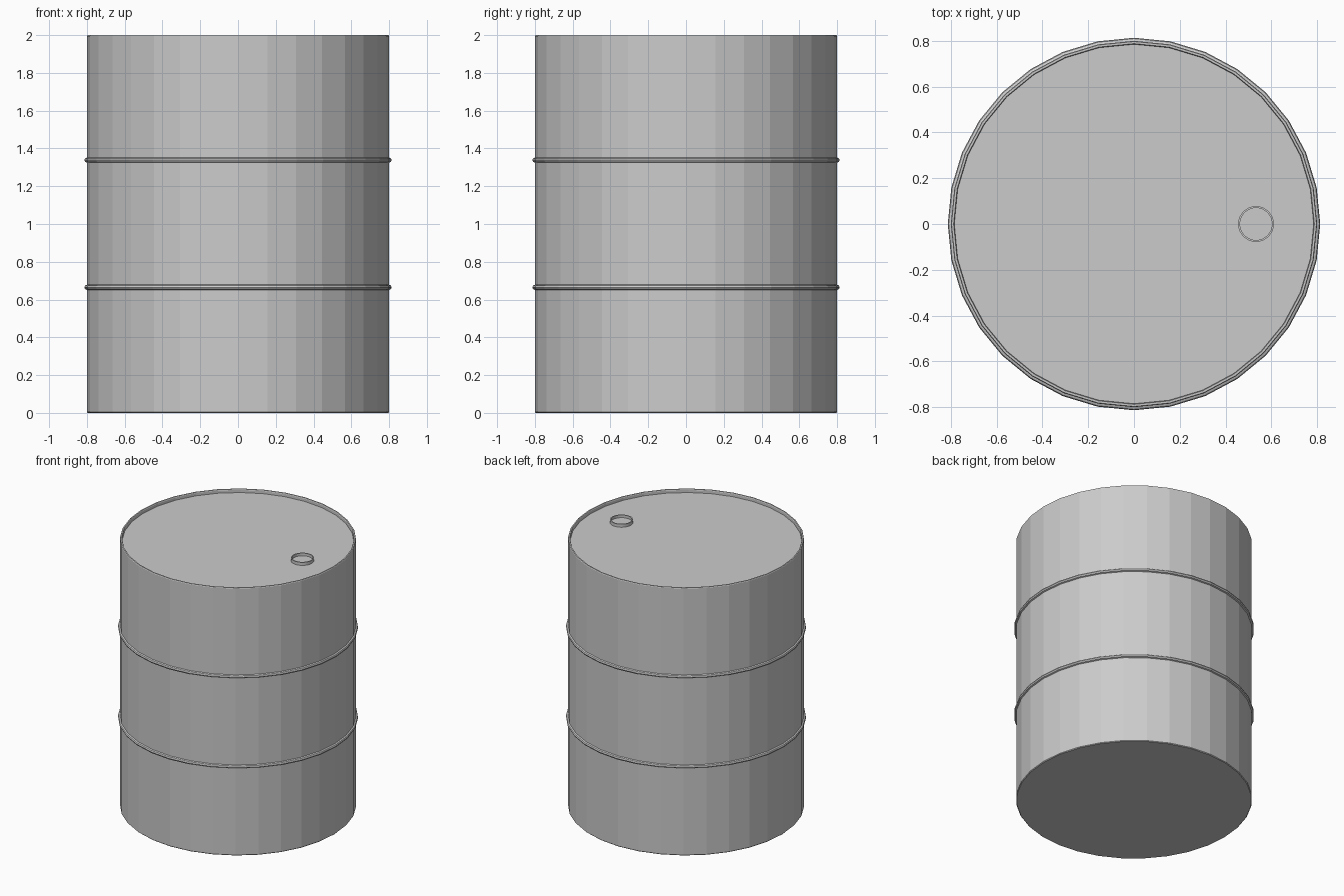
import bpy, bmesh, math

if "Cube" in bpy.data.objects:
    bpy.data.objects.remove(bpy.data.objects["Cube"])

SIDES = 32


def lathe(name, profile, sides=SIDES, center=(0, 0, 0), closed=False):
    """Revolve (radius, z) points about z; radius 0 becomes a pole."""
    bm = bmesh.new()
    rings = []
    for r, z in profile:
        if r == 0:
            rings.append([bm.verts.new((0, 0, z))] * sides)
        else:
            rings.append([bm.verts.new((r * math.cos(2 * math.pi * i / sides),
                                        r * math.sin(2 * math.pi * i / sides), z))
                          for i in range(sides)])
    pairs = list(zip(rings, rings[1:]))
    if closed:
        pairs.append((rings[-1], rings[0]))
    for a, b in pairs:
        for i in range(sides):
            j = (i + 1) % sides
            bm.faces.new(list(dict.fromkeys((a[i], a[j], b[j], b[i]))))
    bmesh.ops.recalc_face_normals(bm, faces=bm.faces)
    bmesh.ops.dissolve_limit(bm, angle_limit=0.001, verts=bm.verts, edges=bm.edges)
    mesh = bpy.data.meshes.new(name)
    bm.to_mesh(mesh)
    bm.free()
    obj = bpy.data.objects.new(name, mesh)
    obj.location = center
    bpy.context.collection.objects.link(obj)
    return obj


# Drum body with slightly recessed lid
lathe("drum_body", [(0, 0), (0.795, 0), (0.80, 0.005), (0.80, 1.995), (0.797, 2.0),
                    (0.788, 2.0), (0.785, 1.995), (0.785, 1.975), (0, 1.975)])

# Two raised hoops around the body
for label, z in (("lower_hoop", 0.665), ("upper_hoop", 1.338)):
    section = [(0.80 + 0.0135 * math.cos(math.pi * k / 4),
                z + 0.0135 * math.sin(math.pi * k / 4)) for k in range(8)]
    lathe(label, section, closed=True)

# Small open-topped bung on the lid
lathe("bung", [(0, 1.97), (0.078, 1.97), (0.078, 1.998), (0.07, 1.998),
               (0.07, 1.978), (0, 1.978)], center=(0.533, 0, 0))
